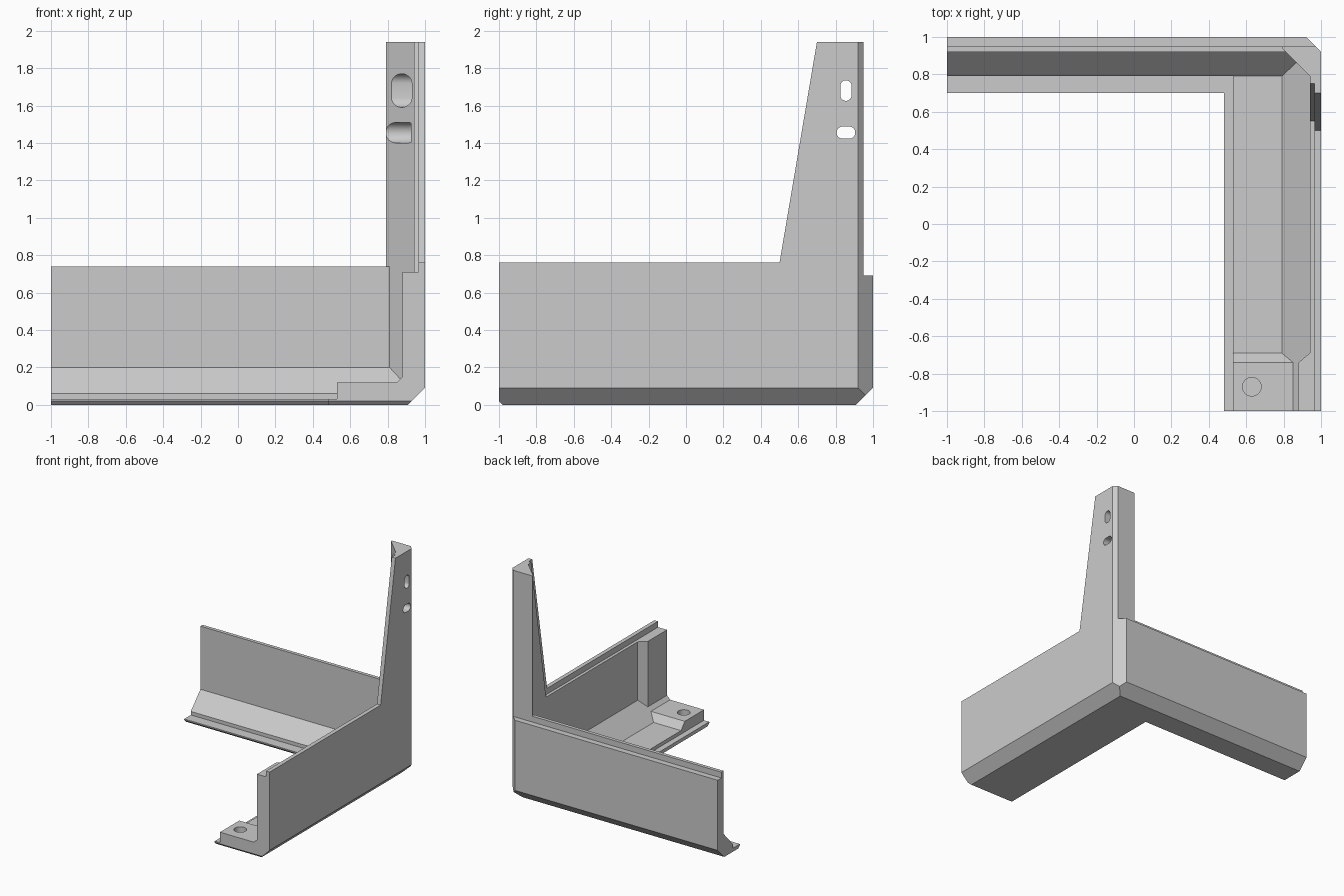
import bpy, bmesh, math
from mathutils import Vector

cube = bpy.data.objects.get("Cube")
if cube:
    bpy.data.objects.remove(cube, do_unlink=True)

grey = bpy.data.materials.new("plain_grey")
grey.use_nodes = True
colour = (0.6, 0.6, 0.6, 1)
grey.diffuse_color = colour
grey.node_tree.nodes["Principled BSDF"].inputs["Base Color"].default_value = colour


def add_object(name, bm):
    bmesh.ops.recalc_face_normals(bm, faces=bm.faces)
    mesh = bpy.data.meshes.new(name)
    bm.to_mesh(mesh)
    bm.free()
    mesh.materials.append(grey)
    obj = bpy.data.objects.new(name, mesh)
    bpy.context.collection.objects.link(obj)
    return obj


def prism(name, points, axis, start, end):
    """Extrude a flat outline along x, y or z."""
    def place(p, t):
        return {"x": (t, *p), "y": (p[0], t, p[1]), "z": (*p, t)}[axis]
    bm = bmesh.new()
    lower = [bm.verts.new(place(p, start)) for p in points]
    upper = [bm.verts.new(place(p, end)) for p in points]
    bm.faces.new(lower)
    bm.faces.new(upper)
    for i in range(len(points)):
        j = (i + 1) % len(points)
        bm.faces.new((lower[i], lower[j], upper[j], upper[i]))
    return add_object(name, bm)


def drill(name, centre, direction, radius, depth):
    """Blind round hole cutter, going in along the direction."""
    bm = bmesh.new()
    d = Vector(direction).normalized()
    length = depth + 0.1
    bmesh.ops.create_cone(bm, cap_ends=True, segments=32, radius1=radius,
                          radius2=radius, depth=length)
    turn = d.to_track_quat("Z", "Y").to_matrix().to_4x4()
    turn.translation = Vector(centre) + d * (depth - length / 2)
    bm.transform(turn)
    return add_object(name, bm)


def slot(name, y, z, width, height, start, end):
    """Rounded slot cutter running along x."""
    r = min(width, height) / 2
    points = []
    for i in range(32):
        a = 2 * math.pi * (i + 0.5) / 32
        c, s = math.cos(a), math.sin(a)
        points.append((y + r * c + math.copysign(width / 2 - r, c),
                       z + r * s + math.copysign(height / 2 - r, s)))
    return prism(name, points, "x", start, end)


# Back arm: lip, sloped foot and stepped wall
body = prism("corner_bracket", [
    (0.72, 0), (1, 0), (1, 0.69), (0.95, 0.69), (0.95, 0.74), (0.92, 0.74),
    (0.92, 0.2), (0.79, 0.06), (0.79, 0.03), (0.70, 0.03), (0.70, 0.02)], "x", -1, 1)

# Right arm, rear post and end boss
added = [
    prism("side_arm", [
        (0.48, 0), (1, 0), (1, 0.76), (0.965, 0.76), (0.965, 0.71), (0.94, 0.71),
        (0.94, 0.21), (0.79, 0.06), (0.53, 0.06), (0.53, 0.03), (0.48, 0.03)],
        "y", -1, 0.95),
    prism("post_outer_fin", [
        (0.5, 0.76), (0.70, 1.94), (0.95, 1.94), (0.95, 0.3), (0.5, 0.3)],
        "x", 0.965, 1),
    prism("post_inner_fin", [
        (0.55, 0.71), (0.75, 1.94), (0.95, 1.94), (0.95, 0.3), (0.55, 0.3)],
        "x", 0.94, 0.98),
    prism("post_gusset", [
        (0.79, 0.95), (0.79, 0.94), (0.94, 0.79), (0.98, 0.79), (0.98, 0.95)],
        "z", 0.02, 1.94),
    prism("end_floor_boss", [
        (-1, 0.01), (-1, 0.12), (-0.74, 0.12), (-0.69, 0.06), (-0.69, 0.01)],
        "x", 0.53, 0.95),
    prism("end_column", [
        (0.88, -1), (0.88, -0.74), (0.94, -0.69), (0.965, -0.69), (0.965, -1)],
        "z", 0.05, 0.71),
    prism("end_fillet", [
        (0.85, 0.12), (0.88, 0.15), (0.9, 0.15), (0.9, 0.1), (0.85, 0.1)],
        "y", -1, -0.74),
]

# Outer chamfers, screw holes and slots
bottom_wedge = [(0.86, -0.05), (1.05, 0.14), (1.05, -0.05)]
cut = [
    prism("corner_chamfer", [(0.87, 1.05), (1.05, 0.87), (1.05, 1.05)], "z", -0.1, 2.1),
    prism("side_chamfer", bottom_wedge, "y", -1.1, 1.1),
    prism("back_chamfer", bottom_wedge, "x", -1.1, 1.1),
    prism("end_chamfer", [(-1.05, 0.07), (-0.93, -0.05), (-1.05, -0.05)], "x", 0.4, 1.1),
    slot("tall_pocket", 0.855, 1.68, 0.11, 0.18, 0.7, 0.93),
    slot("tall_slot", 0.855, 1.68, 0.06, 0.11, 0.9, 1.1),
    slot("wide_pocket", 0.855, 1.455, 0.17, 0.11, 0.7, 0.925),
    slot("wide_slot", 0.855, 1.455, 0.1, 0.065, 0.9, 1.1),
    drill("foot_hole", (-0.88, 0.848, 0.122), (0, 1, -1), 0.05, 0.09),
    drill("boss_hole", (0.63, -0.87, 0.12), (0, 0, -1), 0.05, 0.09),
    drill("column_hole", (0.88, -0.87, 0.6), (1, 0, 0), 0.05, 0.09),
]
for z in (1.01, 1.84):
    cut.append(drill("post_hole", (0.888, 0.842, z), (1, 1, 0), 0.05, 0.09))

# Join and carve everything into one solid
for operation, tools in (("UNION", added), ("DIFFERENCE", cut)):
    for tool in tools:
        tool.hide_render = True
        mod = body.modifiers.new(tool.name, "BOOLEAN")
        mod.operation = operation
        mod.solver = "EXACT"
        mod.object = tool

bpy.context.view_layer.update()
graph = bpy.context.evaluated_depsgraph_get()
solid = bpy.data.meshes.new_from_object(body.evaluated_get(graph))
body.modifiers.clear()
body.data = solid
solid.materials.clear()
solid.materials.append(grey)
for tool in added + cut:
    bpy.data.objects.remove(tool, do_unlink=True)

bpy.ops.object.select_all(action="DESELECT")
body.select_set(True)
bpy.context.view_layer.objects.active = body
bpy.ops.object.shade_smooth_by_angle(angle=math.radians(25))
